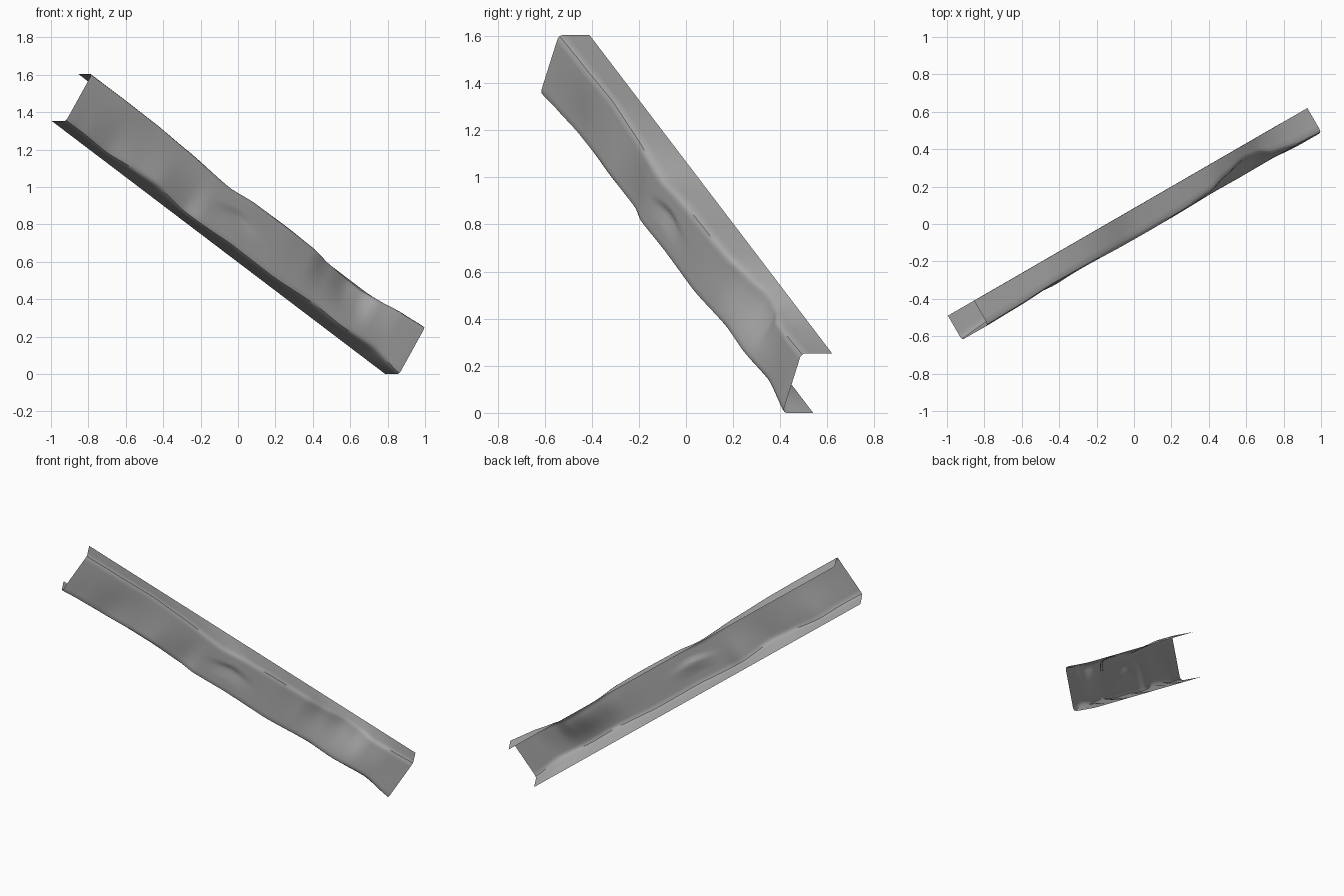
import bpy, bmesh, math
from mathutils import Vector

cube = bpy.data.objects.get("Cube")
if cube:
    bpy.data.objects.remove(cube, do_unlink=True)

# Frame of the leaning channel: start corner, length, web width, flange depth
START = Vector((-0.92, -0.62, 1.352))
LENGTH = Vector((1.782, 1.03, -1.352))
ACROSS = Vector((0.14, 0.08, 0.253)).normalized()
BACK = Vector((-0.5, 0.866, 0)).normalized()
WIDTH, DEPTH, R = 0.30, 0.15, 0.02
STEPS = 96

# Dents along each bent edge: (fraction of length, shift across, shift back)
LOWER = [(0, 0, 0), (.05, .005, .01), (.13, .004, .03), (.2, .018, .018), (.27, .025, .006),
         (.36, .005, .03), (.4, 0, .012), (.5, .01, .007), (.62, .006, .005),
         (.75, .027, .01), (.82, .02, .008), (.92, .035, .01), (1, 0, 0)]
UPPER = [(0, 0, 0), (.1, .002, .004), (.2, .002, .014), (.3, -.012, .012), (.43, -.04, .006),
         (.5, -.022, .005), (.6, -.018, .008), (.68, -.02, .02), (.74, -.03, .055),
         (.8, -.03, .085), (.84, -.034, .075), (.88, -.03, .03), (.94, -.012, .006), (1, 0, 0)]


def dent(keys, t):
    """Shift of a bent edge at fraction t."""
    for (t0, a0, b0), (t1, a1, b1) in zip(keys, keys[1:]):
        if t <= t1:
            k = (t - t0) / (t1 - t0)
            k = 0.5 * k + 0.5 * k * k * (3 - 2 * k)
            return a0 + (a1 - a0) * k, b0 + (b1 - b0) * k
    return 0.0, 0.0


# C-shaped section as (depth, width), with rounded corners
half = [(DEPTH, 0), (.11, 0), (.075, 0), (.045, 0), (R, 0), (R * .29, R * .29), (0, R)]
web = [(0, R + (WIDTH - 2 * R) * i / 14) for i in range(1, 14)]
section = half + web + [(d, WIDTH - w) for d, w in reversed(half)]


def place(t, depth, width):
    """Point of the dented sheet."""
    lo, up = dent(LOWER, t), dent(UPPER, t)
    s = width / WIDTH
    k = s * s * (3 - 2 * s)
    hold = 1 - depth / DEPTH
    across = (lo[0] * (1 - s) + up[0] * s) * hold
    back = (lo[1] * (1 - k) + up[1] * k) * hold
    # small crease in the middle of the web
    q = s - 0.60 + 1.5 * max(0, abs(t - .47) - .01)
    if depth == 0 and -0.3 < q < 0.08:
        fade = math.exp(-((t - .48) / .045) ** 2)
        back += 0.016 * fade * (1 + q / .3 if q < 0 else 1 - q / .08)
    return START + LENGTH * t + ACROSS * (width + across) + BACK * (depth + back)


# Bent channel sheet
bm = bmesh.new()
rows = [[bm.verts.new(place(i / STEPS, d, w)) for d, w in section] for i in range(STEPS + 1)]
for a, b in zip(rows, rows[1:]):
    for j in range(len(section) - 1):
        bm.faces.new((a[j], b[j], b[j + 1], a[j + 1]))
bm.normal_update()
mesh = bpy.data.meshes.new("dented_channel_beam")
bm.to_mesh(mesh)
bm.free()
beam = bpy.data.objects.new("dented_channel_beam", mesh)
bpy.context.collection.objects.link(beam)

# Plain grey metal
mat = bpy.data.materials.new("grey metal")
mat.use_nodes = True
color = (0.4, 0.4, 0.4, 1)
mat.diffuse_color = color
mat.node_tree.nodes["Principled BSDF"].inputs["Base Color"].default_value = color
mesh.materials.append(mat)

bpy.ops.object.select_all(action='DESELECT')
beam.select_set(True)
bpy.context.view_layer.objects.active = beam
bpy.ops.object.shade_smooth_by_angle(angle=math.radians(40))
